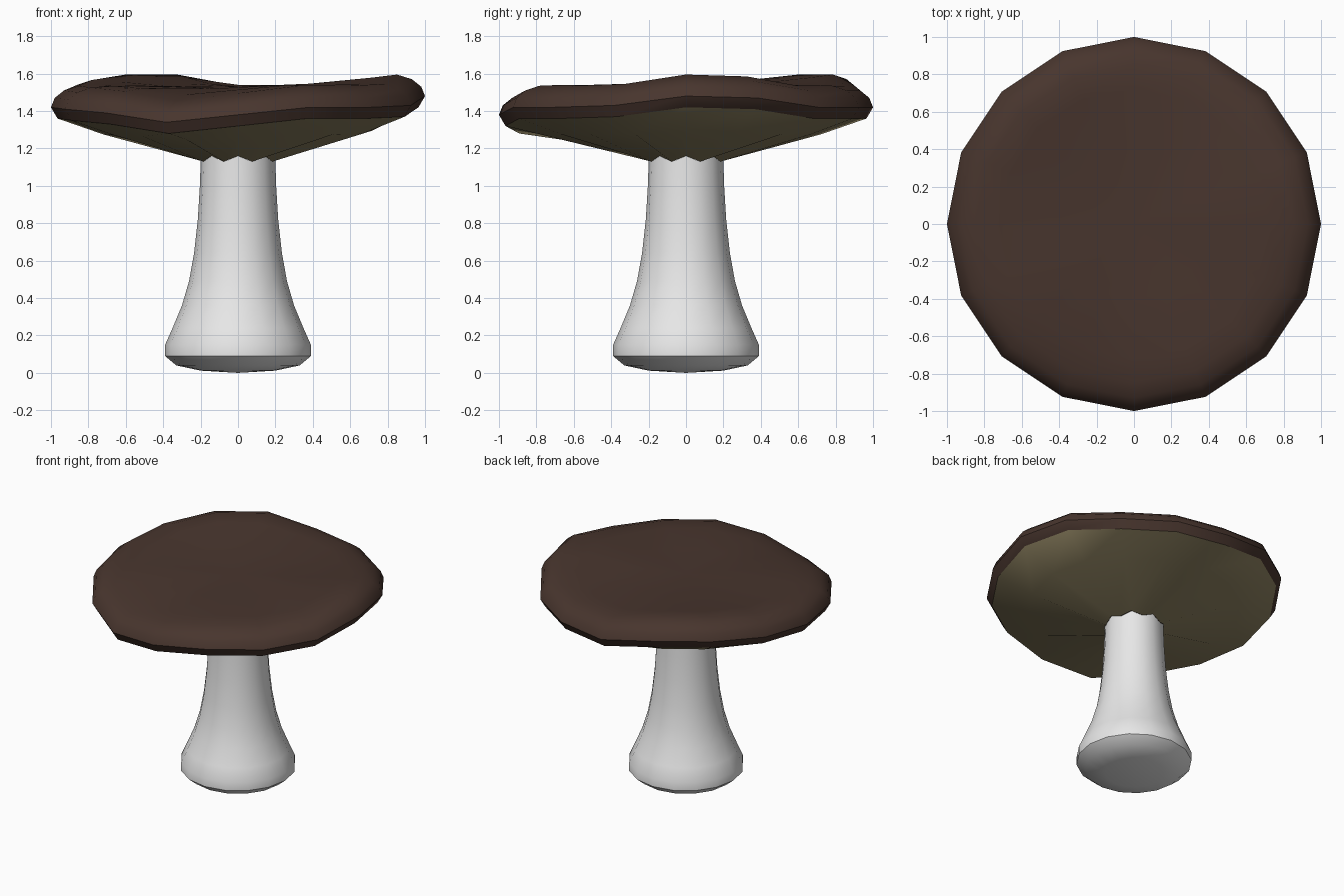
import bpy, bmesh, math

if "Cube" in bpy.data.objects:
    bpy.data.objects.remove(bpy.data.objects["Cube"])

SIDES = 16


def material(name, rgb):
    m = bpy.data.materials.new(name)
    m.diffuse_color = (*rgb, 1.0)
    m.use_nodes = True
    m.node_tree.nodes["Principled BSDF"].inputs["Base Color"].default_value = m.diffuse_color
    return m


def lathe(name, rings, mats, start_tip=None, end_tip=None, mat_rule=None, angle=35):
    """Skin a stack of rings; each ring is (radius, height function of side index)."""
    bm = bmesh.new()
    loops = []
    for r, zf in rings:
        loops.append([bm.verts.new((r * math.cos(2 * math.pi * k / SIDES),
                                    r * math.sin(2 * math.pi * k / SIDES), zf(k)))
                      for k in range(SIDES)])
    for i in range(len(loops) - 1):
        a, b = loops[i], loops[i + 1]
        for k in range(SIDES):
            n = (k + 1) % SIDES
            f = bm.faces.new((a[k], a[n], b[n], b[k]))
            f.material_index = mat_rule(i) if mat_rule else 0
    # Fans closing the lower and upper ends
    if start_tip is not None:
        c = bm.verts.new((0, 0, start_tip))
        for k in range(SIDES):
            bm.faces.new((c, loops[0][(k + 1) % SIDES], loops[0][k]))
    if end_tip is not None:
        c = bm.verts.new((0, 0, end_tip))
        for k in range(SIDES):
            bm.faces.new((c, loops[-1][k], loops[-1][(k + 1) % SIDES]))
    me = bpy.data.meshes.new(name)
    bm.to_mesh(me)
    bm.free()
    ob = bpy.data.objects.new(name, me)
    bpy.context.collection.objects.link(ob)
    for m in mats:
        me.materials.append(m)
    bpy.ops.object.select_all(action='DESELECT')
    ob.select_set(True)
    bpy.context.view_layer.objects.active = ob
    bpy.ops.object.shade_smooth_by_angle(angle=math.radians(angle))
    return ob


brown = material("cap_brown", (0.065, 0.036, 0.027))
olive = material("gill_olive", (0.26, 0.215, 0.115))
white = material("stem_white", (0.8, 0.8, 0.8))

# Wavy rim height around the cap, counter-clockwise from +x
RIM = [1.42, 1.41, 1.36, 1.36, 1.36, 1.42, 1.42, 1.39,
       1.36, 1.35, 1.33, 1.28, 1.32, 1.36, 1.36, 1.37]
MEAN = 1.36


def wavy(offset, weight):
    return lambda k: MEAN + offset + weight * (RIM[k] - MEAN)


def scallop(k):
    return 1.16 if k % 2 == 0 else 1.13


# Cap: gills from the stem to the rim, rounded lip, gently dished top
cap_rings = [
    (0.20, scallop),
    (0.72, wavy(-0.085, 0.35)),
    (0.965, wavy(0.0, 1.0)),
    (1.0, wavy(0.06, 1.0)),
    (0.98, wavy(0.11, 1.0)),
    (0.93, wavy(0.15, 1.0)),
    (0.85, wavy(0.175, 1.0)),
    (0.72, wavy(0.18, 0.65)),
    (0.40, wavy(0.175, 0.2)),
]
lathe("mushroom_cap", cap_rings, [brown, olive], end_tip=1.53,
      mat_rule=lambda i: 1 if i < 2 else 0)

# Stem: flared foot narrowing to the gills
stem_profile = [(0.20, 0.012), (0.33, 0.04), (0.39, 0.09), (0.39, 0.15),
                (0.35, 0.24), (0.30, 0.36), (0.262, 0.49), (0.235, 0.64),
                (0.215, 0.82), (0.204, 1.0)]
stem_rings = [(r, lambda k, z=z: z) for r, z in stem_profile] + [(0.199, scallop)]
lathe("mushroom_stem", stem_rings, [white], start_tip=0.0)
